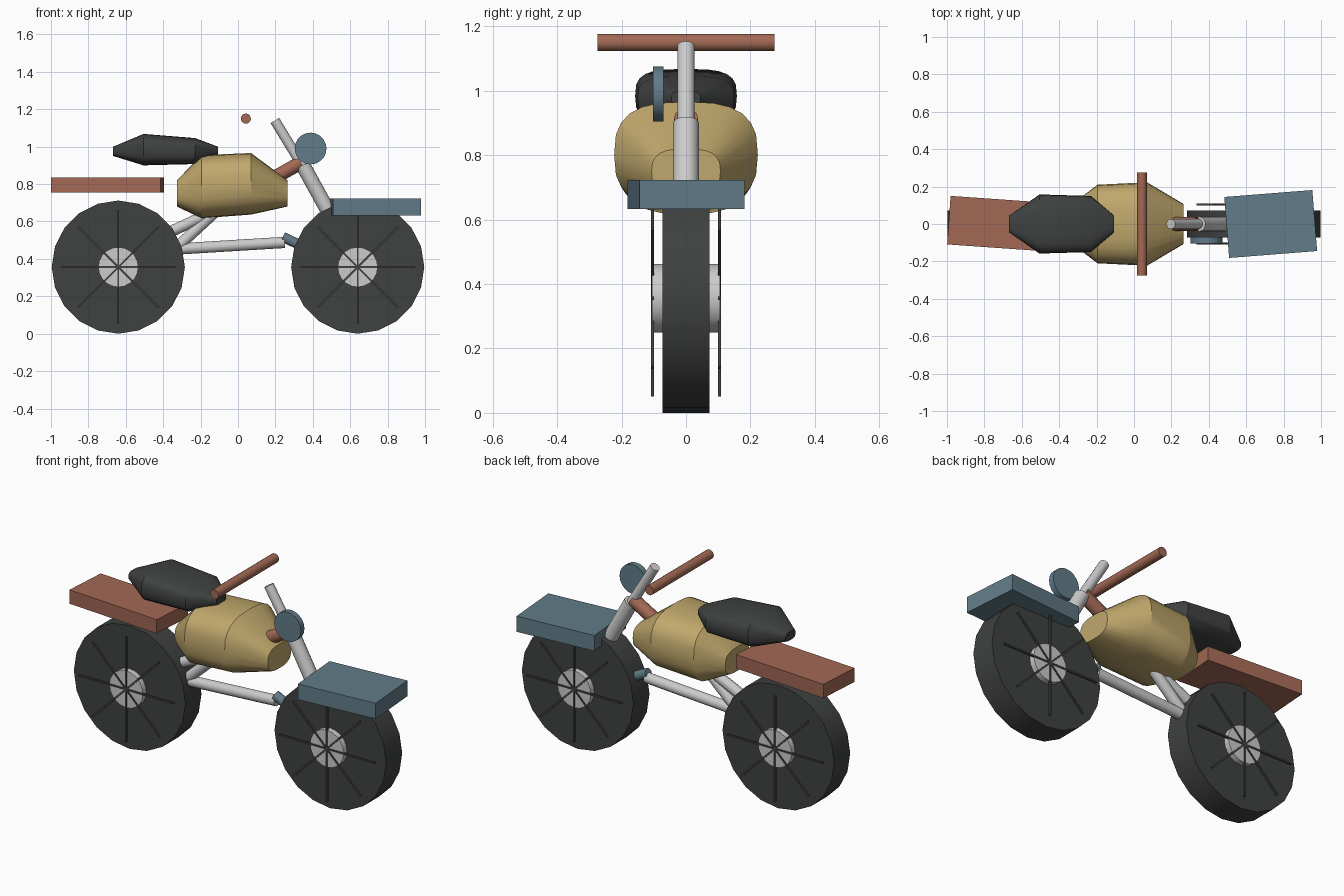
import bpy, bmesh, math
from mathutils import Vector

if "Cube" in bpy.data.objects:
    bpy.data.objects.remove(bpy.data.objects["Cube"])


def material(name, rgb):
    m = bpy.data.materials.new(name)
    m.diffuse_color = (*rgb, 1)
    m.use_nodes = True
    m.node_tree.nodes["Principled BSDF"].inputs["Base Color"].default_value = m.diffuse_color
    return m


DARK = material("dark_rubber", (0.05, 0.053, 0.052))
TAN = material("tan_paint", (0.53, 0.39, 0.15))
RUST = material("rust_paint", (0.36, 0.14, 0.09))
BLUE = material("blue_paint", (0.12, 0.20, 0.25))


def finish(ob, name, mat=None, smooth=True):
    ob.name = name
    if mat:
        ob.data.materials.append(mat)
    if smooth:
        bpy.ops.object.select_all(action='DESELECT')
        ob.select_set(True)
        bpy.context.view_layer.objects.active = ob
        bpy.ops.object.shade_smooth_by_angle(angle=math.radians(30))
    return ob


def tube(name, a, b, r, mat=None, sides=16):
    a, b = Vector(a), Vector(b)
    d = b - a
    bpy.ops.mesh.primitive_cylinder_add(vertices=sides, radius=r, depth=d.length,
                                        location=(a + b) / 2)
    ob = bpy.context.object
    ob.rotation_euler = d.to_track_quat('Z', 'Y').to_euler()
    return finish(ob, name, mat)


def box(name, loc, size, yaw=0, pitch=0, mat=None):
    bpy.ops.mesh.primitive_cube_add(size=1, location=loc,
                                    rotation=(0, math.radians(pitch), math.radians(yaw)))
    ob = bpy.context.object
    ob.scale = size
    return finish(ob, name, mat, smooth=False)


def loft(name, sections, power, mat, sides=24):
    """Rounded-box sections along x: (x, half width, z low, z high)."""
    bm = bmesh.new()
    rings = []
    for x, w, lo, hi in sections:
        ring = []
        for i in range(sides):
            t = 2 * math.pi * i / sides
            c, s = math.cos(t), math.sin(t)
            y = w * math.copysign(abs(c) ** (2 / power), c)
            z = (lo + hi) / 2 + (hi - lo) / 2 * math.copysign(abs(s) ** (2 / power), s)
            ring.append(bm.verts.new((x, y, z)))
        rings.append(ring)
    for p, q in zip(rings, rings[1:]):
        for i in range(sides):
            j = (i + 1) % sides
            bm.faces.new((p[i], p[j], q[j], q[i]))
    bm.faces.new(rings[0])
    bm.faces.new(rings[-1])
    bmesh.ops.recalc_face_normals(bm, faces=bm.faces)
    me = bpy.data.meshes.new(name)
    bm.to_mesh(me)
    bm.free()
    ob = bpy.data.objects.new(name, me)
    bpy.context.collection.objects.link(ob)
    return finish(ob, name, mat)


# Wheels: solid tyre, hub and thin spoke bars on both sides
WZ, WR = 0.356, 0.356
for label, x in (("rear", -0.64), ("front", 0.64)):
    tube(label + "_tyre", (x, -0.073, WZ), (x, 0.073, WZ), WR, DARK, 20)
    tube(label + "_hub", (x, -0.105, WZ), (x, 0.105, WZ), 0.107, None, 20)
    for side, y in (("right", -0.104), ("left", 0.104)):
        for k in range(4):
            box(f"{label}_{side}_spoke_{k + 1}", (x, y, WZ), (0.61, 0.01, 0.01),
                pitch=45 * k, mat=DARK)

# Fenders, each turned slightly
box("rear_fender", (-0.697, 0, 0.795), (0.587, 0.26, 0.08), yaw=-4, mat=RUST)
box("front_fender", (0.731, 0, 0.678), (0.472, 0.327, 0.09), yaw=4.5, mat=BLUE)

# Fuel tank and seat
loft("fuel_tank", [(-0.327, 0.11, 0.68, 0.82), (-0.195, 0.21, 0.617, 0.955),
                   (0.07, 0.223, 0.637, 0.966), (0.265, 0.107, 0.68, 0.82)], 2.8, TAN)
loft("seat", [(-0.667, 0.045, 0.95, 1.0), (-0.505, 0.158, 0.9, 1.068),
              (-0.23, 0.15, 0.907, 1.046), (-0.107, 0.045, 0.955, 1.0)], 3.2, DARK)

# Fork, steering neck and handlebar
tube("upper_fork", (0.197, 0, 1.14), (0.36, 0, 0.872), 0.027)
tube("lower_fork", (0.347, 0, 0.90), (0.64, 0, 0.37), 0.04)
tube("steering_neck", (0.19, 0, 0.832), (0.337, 0, 0.915), 0.037, RUST)
tube("handlebar", (0.042, -0.275, 1.15), (0.042, 0.275, 1.15), 0.027, RUST)

# Headlight disc beside the fork
tube("headlight", (0.388, -0.103, 0.99), (0.388, -0.07, 0.99), 0.085, BLUE, 20)

# Frame tubes and foot peg
tube("lower_frame_tube", (-0.6, 0, 0.436), (0.25, 0, 0.488), 0.03)
tube("upper_strut", (-0.6, 0, 0.435), (-0.08, 0, 0.675), 0.03)
tube("lower_strut", (-0.34, 0, 0.45), (-0.09, 0, 0.68), 0.03)
tube("foot_peg", (0.24, 0, 0.517), (0.34, 0, 0.47), 0.027, BLUE)
